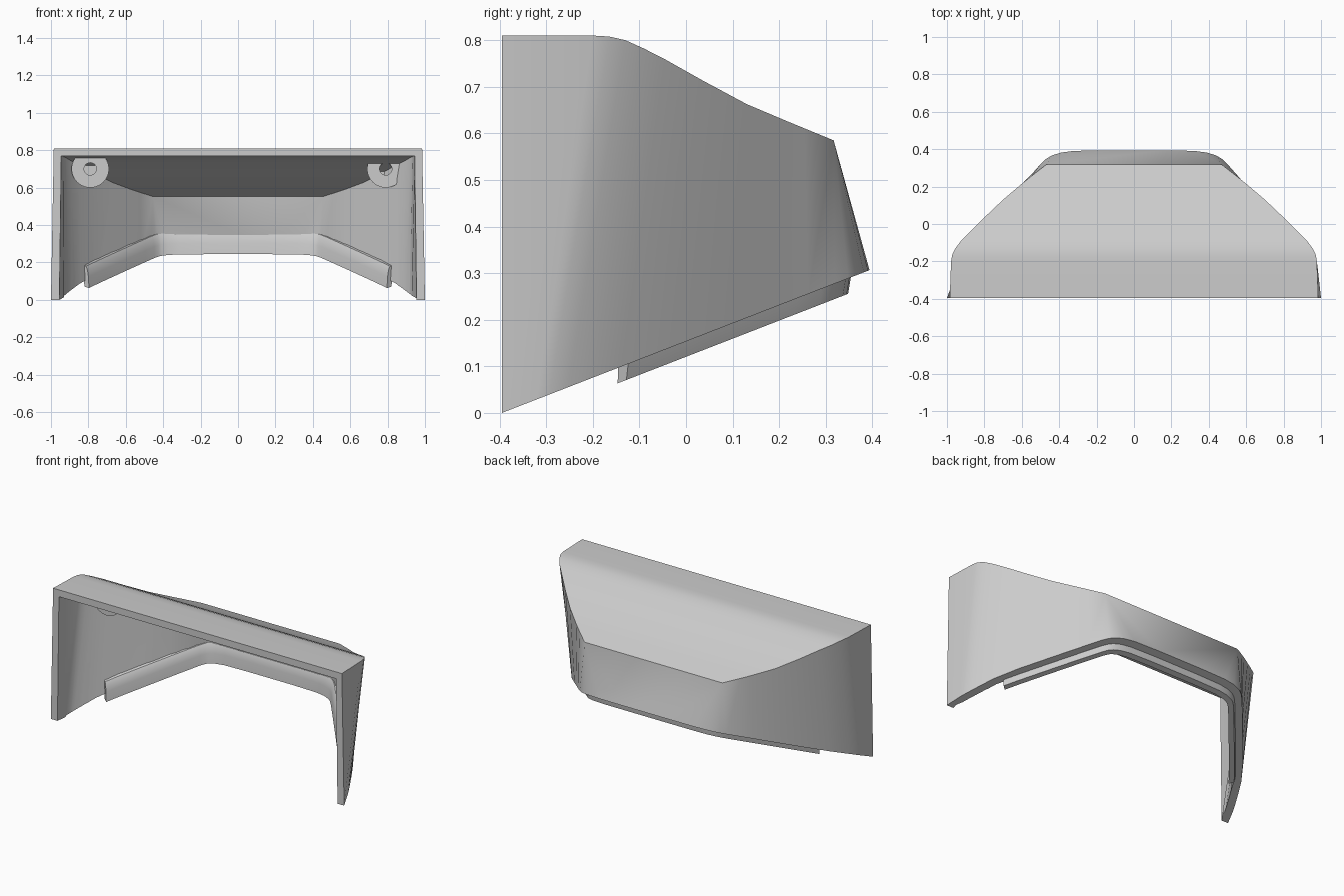
import bpy
import bmesh
import math
from mathutils import Vector

if "Cube" in bpy.data.objects:
    bpy.data.objects.remove(bpy.data.objects["Cube"])

grey = bpy.data.materials.new("light grey")
grey.use_nodes = True
colour = (0.6, 0.6, 0.6, 1)
grey.diffuse_color = colour
grey.node_tree.nodes["Principled BSDF"].inputs["Base Color"].default_value = colour


def finish(name, bm):
    bmesh.ops.remove_doubles(bm, verts=bm.verts, dist=1e-5)
    bmesh.ops.recalc_face_normals(bm, faces=bm.faces)
    mesh = bpy.data.meshes.new(name)
    bm.to_mesh(mesh)
    bm.free()
    mesh.materials.append(grey)
    ob = bpy.data.objects.new(name, mesh)
    bpy.context.collection.objects.link(ob)
    return ob


def select(ob):
    bpy.ops.object.select_all(action='DESELECT')
    ob.select_set(True)
    bpy.context.view_layer.objects.active = ob


def boolean(ob, other, operation):
    mod = ob.modifiers.new("cut", 'BOOLEAN')
    mod.operation = operation
    mod.solver = 'EXACT'
    mod.object = other
    select(ob)
    bpy.ops.object.modifier_apply(modifier=mod.name)


def smooth(ob, angle=25):
    select(ob)
    bpy.ops.object.shade_smooth_by_angle(angle=math.radians(angle))


def floor_z(y):
    """Slanted plane of the lower rim."""
    return 0.3885 * (y + 0.395)


def lookup(profile, y):
    if y <= profile[0][0]:
        return profile[0][1]
    for (y0, z0), (y1, z1) in zip(profile, profile[1:]):
        if y <= y1:
            return z0 + (z1 - z0) * (y - y0) / (y1 - y0)
    return profile[-1][1]


def inset(points, amount):
    """Mitred inward offset of the inner points of a front-to-back outline."""
    result = []
    pts = [Vector(p) for p in points]
    for a, b, c in zip(pts, pts[1:], pts[2:]):
        before, after = (b - a).normalized(), (c - b).normalized()
        along = (before + after).normalized()
        normal = Vector((-along.y, along.x))
        result.append(tuple(b + normal * (amount / along.dot(before))))
    return result


def hull(name, low, high, roof, drop=0.0):
    """Closed body from half outlines, mirrored, between slanted floor and roof."""
    bm = bmesh.new()
    rows = []
    for (bx, by), (tx, ty) in zip(low, high):
        b = Vector((bx, by, floor_z(by)))
        t = Vector((tx, ty, lookup(roof, ty)))
        b += (b - t) * (drop / (t.z - b.z))
        ring = [b, t, Vector((-t.x, t.y, t.z)), Vector((-b.x, b.y, b.z))]
        rows.append([bm.verts.new(p) for p in ring])
    for r, s in zip(rows, rows[1:]):
        for k in range(4):
            n = (k + 1) % 4
            bm.faces.new((r[k], r[n], s[n], s[k]))
    bm.faces.new(rows[0])
    bm.faces.new(rows[-1])
    return finish(name, bm)


def cylinder(name, x, y0, y1, z, radius):
    bm = bmesh.new()
    bmesh.ops.create_cone(bm, cap_ends=True, segments=40, radius1=radius,
                          radius2=radius, depth=y1 - y0)
    for v in bm.verts:
        px, py, pz = v.co
        v.co = (x + px, (y0 + y1) / 2 + pz, z + py)
    return finish(name, bm)


# Outer shell: the rim outline curves in early, the roof outline later,
# and the rounded rear corners sharpen to a point at the roof
low = [(1.0, -0.395), (0.972, -0.32), (0.96, -0.293), (0.94, -0.253),
       (0.91, -0.195), (0.88, -0.14), (0.8, -0.03), (0.7, 0.088), (0.6, 0.205),
       (0.55, 0.263), (0.5, 0.32), (0.47, 0.348), (0.44, 0.366), (0.39, 0.382),
       (0.32, 0.391), (0.15, 0.394)]
high = [(0.985, -0.395), (0.978, -0.2), (0.972, -0.165), (0.955, -0.13),
        (0.925, -0.09), (0.88, -0.045), (0.8, 0.035), (0.7, 0.13),
        (0.6, 0.215), (0.55, 0.255), (0.47, 0.317)]
roof = [(-0.2, 0.81), (-0.165, 0.808), (-0.13, 0.8), (-0.09, 0.782),
        (-0.045, 0.759), (0.035, 0.714), (0.13, 0.663), (0.215, 0.627),
        (0.317, 0.585)]
corner_count = len(low) - len(high)
shell = hull("cover_shell", low, high + [high[-1]] * corner_count, roof)

# Hollow: runs out through the front and the underside
in_low = inset(low + [(0, 0.394)], 0.046)
in_high = inset(high + [(0, 0.317)], 0.043)
in_high += [in_high[-1]] * corner_count
hollow = hull("hollow_cutter", [(0.96, -0.5), (0.955, -0.395)] + in_low,
              [(0.945, -0.5), (0.945, -0.395)] + in_high,
              [(y - 0.02, z - 0.042) for y, z in roof], drop=0.1)
hollow.hide_render = True
boolean(shell, hollow, 'DIFFERENCE')
smooth(shell)

# Screw bosses trimmed to the hollow, each with a blind hole
for name, x, front in (("right_boss", -0.79, -0.15), ("left_boss", 0.79, -0.09)):
    boss = cylinder(name, x, front, 0.25, 0.7, 0.1)
    boolean(boss, hollow, 'INTERSECT')
    hole = cylinder("hole_cutter", x, front - 0.05, front + 0.08, 0.7, 0.033)
    boolean(boss, hole, 'DIFFERENCE')
    bpy.data.objects.remove(hole)
    smooth(boss)
bpy.data.objects.remove(hollow)

# Locating lip swept along the inside of the lower rim
half = [(0.82, -0.128)] + in_low[5:]
path = [Vector(p) for p in half] + [Vector((-x, y)) for x, y in reversed(half)]
section = [(-0.012, 0.08), (0.009, 0.078), (0.02, 0.06), (0.026, 0.025),
           (0.03, -0.033), (0.0, -0.033), (-0.006, 0.0)]
bm = bmesh.new()
rings = []
for i, p in enumerate(path):
    along = (path[min(i + 1, len(path) - 1)] - path[max(i - 1, 0)]).normalized()
    inward = Vector((-along.y, along.x))
    ring = []
    for d, h in section:
        q = p + inward * d
        ring.append(bm.verts.new((q.x, q.y, floor_z(q.y) + h)))
    rings.append(ring)
for r, s in zip(rings, rings[1:]):
    for k in range(len(section)):
        n = (k + 1) % len(section)
        bm.faces.new((r[k], r[n], s[n], s[k]))
bm.faces.new(rings[0])
bm.faces.new(rings[-1])
smooth(finish("locating_lip", bm), 35)
